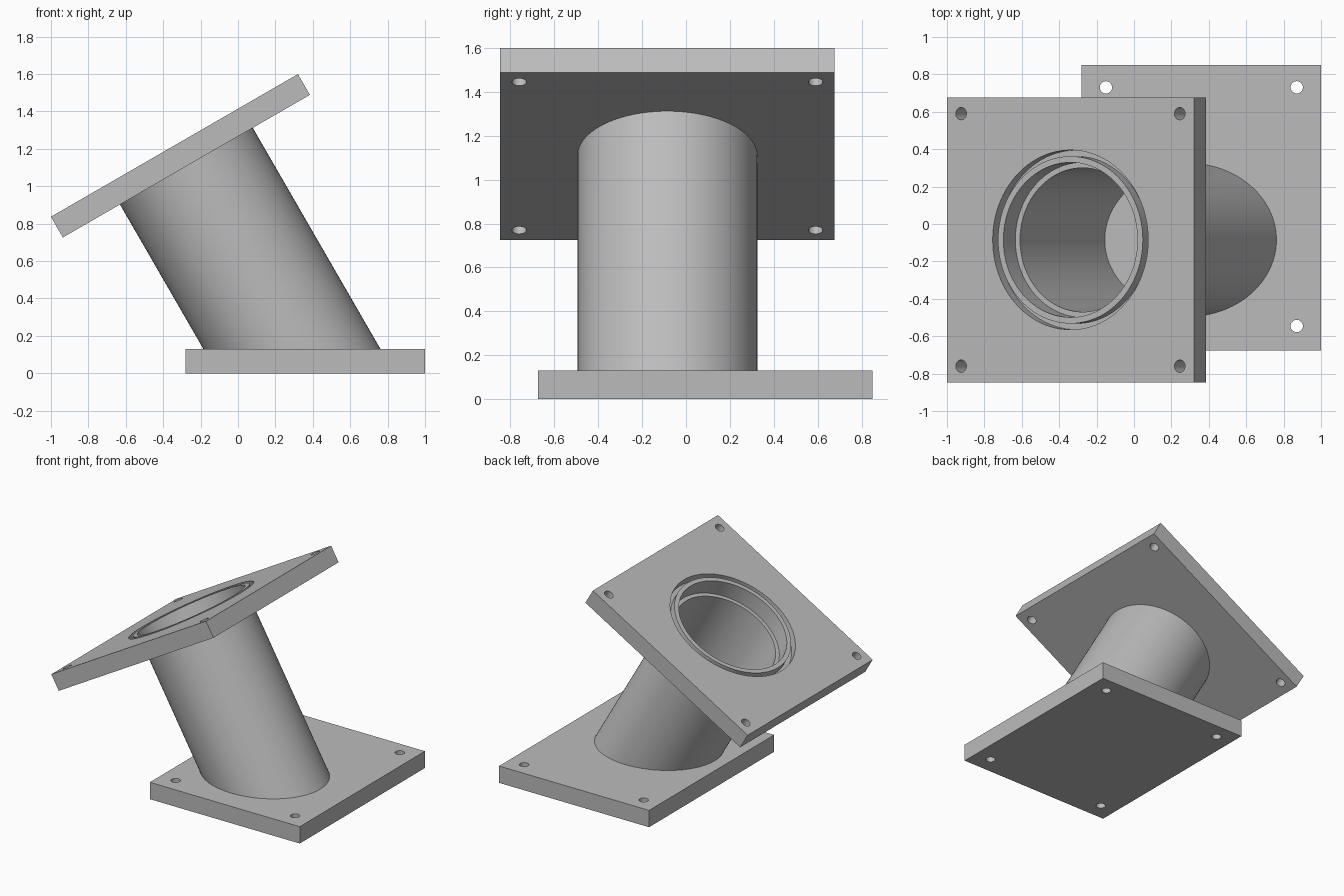
import bpy, bmesh, math
from mathutils import Matrix, Vector

default = bpy.data.objects.get("Cube")
if default:
    bpy.data.objects.remove(default, do_unlink=True)

# Single flat colour
GREY = (0.5, 0.5, 0.5, 1)
metal = bpy.data.materials.new("light grey metal")
metal.use_nodes = True
metal.diffuse_color = GREY
metal.node_tree.nodes["Principled BSDF"].inputs["Base Color"].default_value = GREY

# Main dimensions
PLATE = 1.525          # square plate side
THICK = 0.128          # plate thickness
BASE_TOP = 0.13
OUTER, BORE = 0.41, 0.385
TILT = Matrix.Rotation(math.radians(-30), 4, 'Y')
TOP = Matrix.Translation((-0.34, -0.085, 1.218)) @ TILT   # centre of the upper face
SEGMENTS = 96


def add_object(name, bm, matrix=Matrix()):
    bmesh.ops.recalc_face_normals(bm, faces=bm.faces)
    mesh = bpy.data.meshes.new(name)
    bm.to_mesh(mesh)
    bm.free()
    mesh.materials.append(metal)
    mesh.transform(matrix)
    obj = bpy.data.objects.new(name, mesh)
    bpy.context.collection.objects.link(obj)
    return obj


def box(name, size, centre, matrix=Matrix()):
    bm = bmesh.new()
    bmesh.ops.create_cube(bm, size=1, matrix=Matrix.Translation(centre) @ Matrix.Diagonal((*size, 1)))
    return add_object(name, bm, matrix)


def cylinder(radius, low, high, x=0, y=0, matrix=Matrix(), segments=SEGMENTS):
    bm = bmesh.new()
    bmesh.ops.create_cone(bm, cap_ends=True, segments=segments, radius1=radius, radius2=radius,
                          depth=high - low, matrix=Matrix.Translation((x, y, (low + high) / 2)))
    return add_object("cutter", bm, matrix)


def ring(name, profile, matrix=Matrix(), closed=True):
    """Revolve a (radius, height) profile about z."""
    bm = bmesh.new()
    loops = []
    for r, z in profile:
        loops.append([bm.verts.new((r * math.cos(a), r * math.sin(a), z))
                      for a in (i * math.tau / SEGMENTS for i in range(SEGMENTS))])
    pairs = list(zip(loops, loops[1:]))
    if closed:
        pairs.append((loops[-1], loops[0]))
    for a, b in pairs:
        for i in range(SEGMENTS):
            j = (i + 1) % SEGMENTS
            bm.faces.new((a[i], a[j], b[j], b[i]))
    return add_object(name, bm, matrix)


def cut(obj, cutters):
    for c in cutters:
        mod = obj.modifiers.new("cut", 'BOOLEAN')
        mod.operation, mod.solver, mod.object = 'DIFFERENCE', 'EXACT', c
    graph = bpy.context.evaluated_depsgraph_get()
    mesh = bpy.data.meshes.new_from_object(obj.evaluated_get(graph))
    obj.modifiers.clear()
    obj.data = mesh
    for c in cutters:
        bpy.data.objects.remove(c, do_unlink=True)


def bolt_holes(dx, dy, low, high, x=0, y=0, matrix=Matrix()):
    return [cylinder(0.033, low, high, x + sx * dx, y + sy * dy, matrix, 32)
            for sx in (-1, 1) for sy in (-1, 1)]


# Base plate with four bolt holes
base = box("base_plate", (1.28, PLATE, BASE_TOP), (0.36, 0.0875, BASE_TOP / 2))
cut(base, bolt_holes(0.51, 0.638, -0.1, 0.3, 0.36, 0.0925))

# Tilted flange with bolt holes, central opening and seal groove
flange = box("tilted_flange", (PLATE, PLATE, THICK), (0, 0, -THICK / 2), TOP)
groove = ring("cutter", [(0.447, -0.065), (0.48, -0.065), (0.48, 0.05), (0.447, 0.05)], TOP)
cut(flange, bolt_holes(0.675, 0.675, -0.3, 0.1, matrix=TOP)
    + [cylinder(0.414, -0.3, 0.1, matrix=TOP), groove])

# Slanted pipe, square to the flange and mitred flat onto the base
pipe = ring("slanted_pipe", [(OUTER, -1), (OUTER, -THICK), (BORE, -THICK), (BORE, -1)], TOP, closed=False)
axis = TILT.to_3x3() @ Vector((0, 0, 1))
for i, v in enumerate(pipe.data.vertices):
    if i // SEGMENTS in (0, 3):
        v.co += axis * ((BASE_TOP - v.co.z) / axis.z)
# Rim closing the small step between pipe and flange opening
rim = ring("pipe_rim", [(OUTER - 0.002, -THICK), (0.416, -THICK)], TOP, closed=False)

# Smooth round walls, sharp edges
for obj in (base, flange, pipe, rim):
    bpy.ops.object.select_all(action='DESELECT')
    obj.select_set(True)
    bpy.context.view_layer.objects.active = obj
    bpy.ops.object.shade_smooth_by_angle(angle=math.radians(30))
